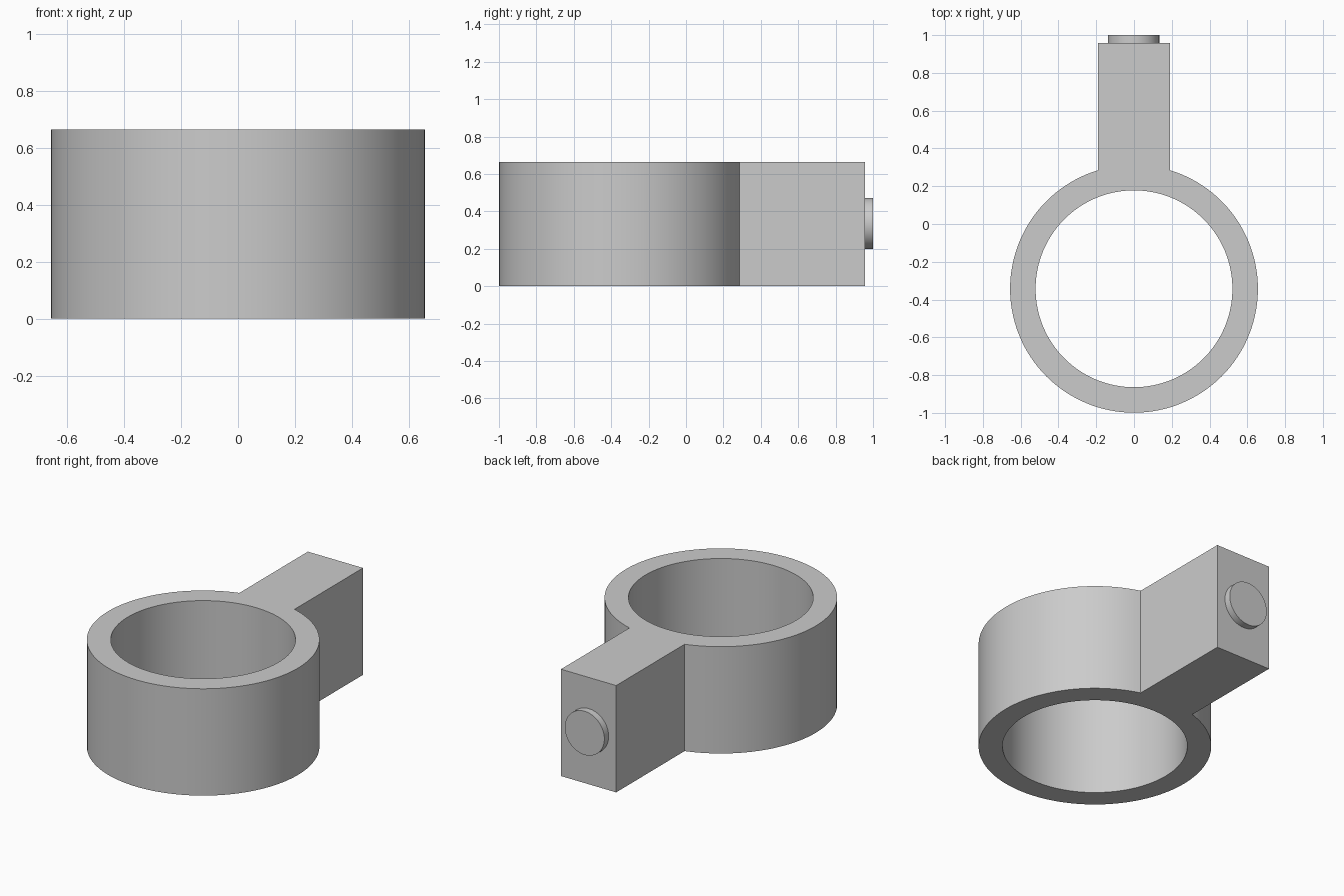
import bpy, bmesh, math
from mathutils import Matrix

if "Cube" in bpy.data.objects:
    bpy.data.objects.remove(bpy.data.objects["Cube"])

CY, R_OUT, R_IN, H = -0.343, 0.656, 0.521, 0.665
ARM_W, ARM_END = 0.19, 0.958


def finish(bm, name):
    bmesh.ops.recalc_face_normals(bm, faces=bm.faces)
    mesh = bpy.data.meshes.new(name)
    bm.to_mesh(mesh)
    bm.free()
    ob = bpy.data.objects.new(name, mesh)
    bpy.context.collection.objects.link(ob)
    bpy.ops.object.select_all(action='DESELECT')
    bpy.context.view_layer.objects.active = ob
    ob.select_set(True)
    bpy.ops.object.shade_smooth_by_angle(angle=math.radians(30))
    return ob


# Ring with arm: flat profile swept the long way round between the arm's sides
bm = bmesh.new()


def polar(r, a):
    return bm.verts.new((r * math.sin(a), CY + r * math.cos(a), 0))


half = math.asin(ARM_W / R_OUT)
N, M = 116, 12
angles = [half + (2 * math.pi - 2 * half) * i / N for i in range(N + 1)]
outer = [polar(R_OUT, a) for a in angles]
inner = [polar(R_IN, a) for a in angles]
for i in range(N):
    bm.faces.new((outer[i], outer[i + 1], inner[i + 1], inner[i]))

# Root of the arm (closes the bore) and the arm itself
bore = [polar(R_IN, -half + 2 * half * i / M) for i in range(1, M)]
bm.faces.new([outer[-1], inner[-1]] + bore + [inner[0], outer[0]])
tips = [bm.verts.new((x, ARM_END, 0)) for x in (ARM_W, -ARM_W)]
bm.faces.new((outer[0], tips[0], tips[1], outer[-1]))

# Raise the profile to full height
top = bmesh.ops.extrude_face_region(bm, geom=bm.faces[:], use_keep_orig=True)
bmesh.ops.translate(bm, vec=(0, 0, H), verts=[
    g for g in top["geom"] if isinstance(g, bmesh.types.BMVert)])
# Merge the coplanar arm and root faces
bmesh.ops.dissolve_limit(bm, angle_limit=0.001, verts=[], edges=[
    e for e in bm.edges
    if all(abs(abs(v.co.x) - ARM_W) < 1e-4 and v.co.y > 0 for v in e.verts)
    and abs(e.verts[0].co.x - e.verts[1].co.x) > 0.1
    and e.verts[0].co.y < 0.5])
finish(bm, "ring_with_arm")

# Round button on the end of the arm
bm = bmesh.new()
y0, y1 = ARM_END - 0.01, 1.0
bmesh.ops.create_cone(
    bm, cap_ends=True, segments=64, radius1=0.136, radius2=0.136, depth=y1 - y0,
    matrix=Matrix.Translation((-0.002, (y0 + y1) / 2, 0.335))
    @ Matrix.Rotation(math.pi / 2, 4, 'X'))
finish(bm, "end_button")
